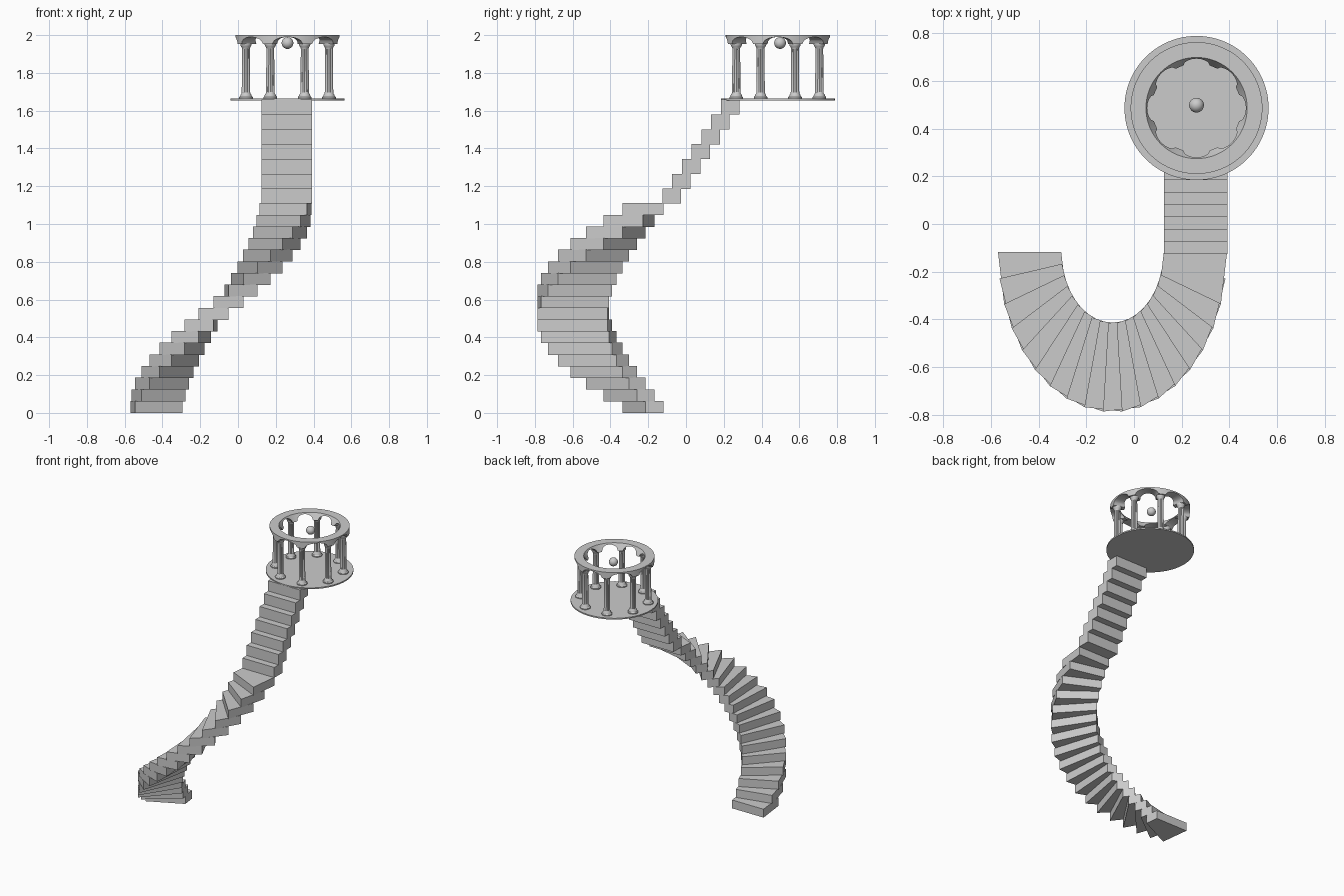
import bpy, bmesh
from math import sin, cos, pi, radians, sqrt

if "Cube" in bpy.data.objects:
    bpy.data.objects.remove(bpy.data.objects["Cube"])

CX, CY = 0.262, 0.486          # pavilion centre
EX, EY = -0.09, -0.118         # centre of the elliptical stair


def finish(name, bm, smooth=None):
    bmesh.ops.recalc_face_normals(bm, faces=bm.faces)
    me = bpy.data.meshes.new(name)
    bm.to_mesh(me)
    bm.free()
    ob = bpy.data.objects.new(name, me)
    bpy.context.collection.objects.link(ob)
    if smooth:
        bpy.context.view_layer.objects.active = ob
        ob.select_set(True)
        bpy.ops.object.shade_smooth_by_angle(angle=radians(smooth))
        ob.select_set(False)
    return ob


def prism(bm, pts, z0, z1):
    lo = [bm.verts.new((x, y, z0)) for x, y in pts]
    hi = [bm.verts.new((x, y, z1)) for x, y in pts]
    n = len(pts)
    bm.faces.new(lo)
    bm.faces.new(hi)
    for i in range(n):
        j = (i + 1) % n
        bm.faces.new((lo[i], lo[j], hi[j], hi[i]))


def lathe(bm, x, y, profile, n, flute=1.0):
    # stacked rings; flute < 1 pulls every second vertex inward
    rings = []
    for r, z, fluted in profile:
        ring = []
        for k in range(n):
            rr = r * (flute if fluted and k % 2 else 1)
            a = 2 * pi * k / n
            ring.append(bm.verts.new((x + rr * cos(a), y + rr * sin(a), z)))
        rings.append(ring)
    for a, b in zip(rings, rings[1:]):
        for k in range(n):
            m = (k + 1) % n
            bm.faces.new((a[k], a[m], b[m], b[k]))
    bm.faces.new(rings[0])
    bm.faces.new(rings[-1])


# Curved flight: each wedge covers two sectors and overlaps the next
def ell(rx, ry, a):
    return EX - rx * cos(a), EY - ry * sin(a)


bm = bmesh.new()
RISE, SECT = 1.108 / 18, pi / 19
for i in range(18):
    a, b = i * SECT, (i + 2) * SECT
    prism(bm, [ell(0.48, 0.67, a), ell(0.48, 0.67, b),
               ell(0.215, 0.298, b), ell(0.215, 0.298, a)],
          i * RISE, (i + 1) * RISE + 0.002)
finish("curved_steps", bm)

# Straight flight
bm = bmesh.new()
RISE2 = (1.657 - 1.108) / 7
for i in range(7):
    y = -0.125 + 0.0515 * i
    prism(bm, [(0.125, y), (0.392, y), (0.392, y + 0.098), (0.125, y + 0.098)],
          1.108 + i * RISE2, 1.108 + (i + 1) * RISE2 + 0.001)
finish("straight_steps", bm)

# Round platform
bm = bmesh.new()
lathe(bm, CX, CY, [(0.302, 1.655, 0), (0.302, 1.665, 0)], 96)
finish("platform", bm, 30)

# Eight fluted columns
bm = bmesh.new()
profile = [(0.036, 1.664, 0), (0.036, 1.672, 0), (0.030, 1.678, 0), (0.029, 1.684, 0),
           (0.023, 1.692, 0), (0.0225, 1.70, 1), (0.0205, 1.925, 1),
           (0.021, 1.932, 0), (0.026, 1.940, 0), (0.030, 1.948, 0), (0.030, 1.956, 0)]
for k in range(8):
    a = radians(22.5 + 45 * k)
    lathe(bm, CX + 0.238 * cos(a), CY + 0.238 * sin(a), profile, 32, 0.87)
finish("columns", bm, 30)

# Crown ring with eight arches cut into its underside, inner wall sloping inward
bm = bmesh.new()
N = 192
Z0, Z1 = 1.952, 2.0
rows = []
for k in range(N):
    deg = 360 * k / N
    f = (deg + 22.5) % 45 - 22.5
    t = min(1, abs(f) / 16.9)
    zb = Z0 + 0.038 * sqrt(1 - t * t)
    a = radians(deg)
    ri = 0.212 - 0.026 * (Z1 - zb) / (Z1 - Z0)
    rows.append([bm.verts.new((CX + r * cos(a), CY + r * sin(a), z))
                 for r, z in ((0.276, Z1), (0.212, Z1), (ri, zb), (0.276, zb))])
for k in range(N):
    p, q = rows[k], rows[(k + 1) % N]
    for j in range(4):
        m = (j + 1) % 4
        bm.faces.new((p[j], p[m], q[m], q[j]))
finish("arched_crown", bm, 35)

# Hanging ball
bm = bmesh.new()
bmesh.ops.create_uvsphere(bm, u_segments=32, v_segments=16, radius=0.031)
bmesh.ops.translate(bm, verts=bm.verts, vec=(CX, CY + 0.012, 1.958))
finish("ball", bm, 60)
